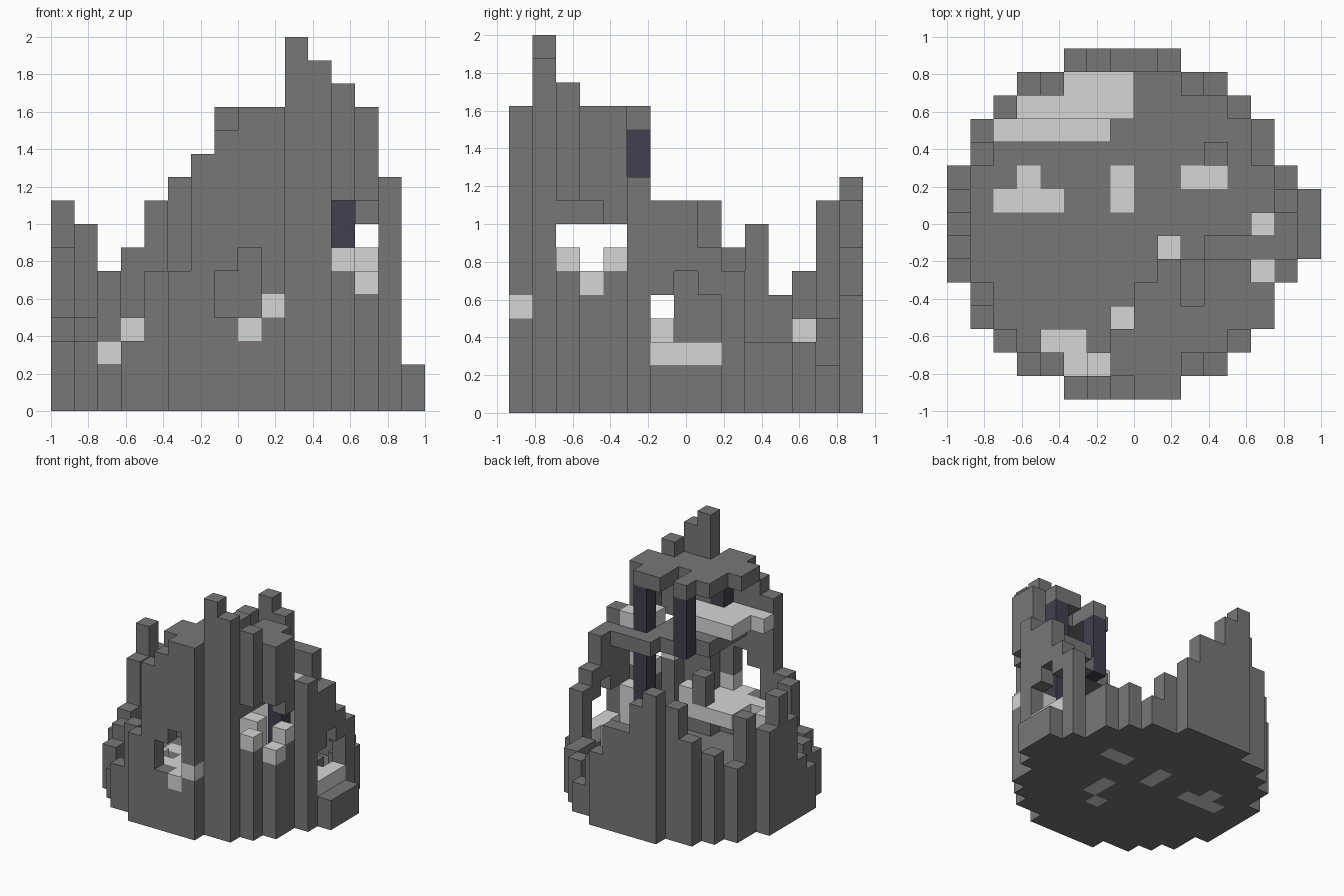
import bpy, bmesh, math

cube = bpy.data.objects.get("Cube")
if cube:
    bpy.data.objects.remove(cube)

S = 0.125   # block size
MID = 7     # centre block of the round tower


def make_material(name, color):
    m = bpy.data.materials.new(name)
    m.use_nodes = True
    m.diffuse_color = (*color, 1)
    m.node_tree.nodes["Principled BSDF"].inputs["Base Color"].default_value = (*color, 1)
    return m


STONE, PALE, BEAM = range(3)
MATS = [make_material("dark_stone", (0.190, 0.182, 0.182)),
        make_material("pale_stone", (0.66, 0.68, 0.67)),
        make_material("dark_blue_beam", (0.052, 0.051, 0.078))]

blocks = {}  # cell -> (part name, material index)


def put(part, mat, xs, ys, zs):
    """Fill a range of cells; each range is a number or an inclusive pair."""
    span = lambda r: range(r, r + 1) if isinstance(r, int) else range(r[0], r[1] + 1)
    for i in span(xs):
        for j in span(ys):
            for k in span(zs):
                blocks[i, j, k] = (part, mat)


def carve(i, j, low, high):
    for k in range(low, high + 1):
        blocks.pop((i, j, k), None)


def in_disc(i, j):
    return (i - MID) ** 2 + (j - MID) ** 2 <= 56


# Ground floor and the ring of wall cells around it
disc = [(i, j) for i in range(15) for j in range(15) if in_disc(i, j)]
for i, j in disc:
    put("ground_floor", STONE, i, j, 0)
ring = [(i, j) for i, j in disc
        if not all(in_disc(i + a, j + b) for a, b in ((1, 0), (-1, 0), (0, 1), (0, -1)))]
ring.sort(key=lambda c: math.atan2(c[1] - MID, c[0] - MID))

# Ruined wall heights, walking round from the right side through the front
heights = [4, 3, 4, 3, 2, 3, 6,  6, 11, 12, 13, 13,  16, 15, 14, 13, 13,
           10, 9, 9, 7, 6,  3, 3, 3, 2, 4,  5, 7, 7, 9, 10,  9, 7, 6, 5, 8,  7, 9, 7]
for (i, j), h in zip(ring, heights):
    put("wall", STONE, i, j, (0, h - 1))

# Doorway with pale sill and outer step
for j, top in ((6, 4), (7, 5), (8, 4)):
    carve(14, j, 3, top)
    put("door_sill", PALE, 14, j, 2)
put("door_step", STONE, 15, (6, 8), (0, 1))

# Broken windows, most with pale sills
for i, j, sill, top, mat in ((7, 0, 3, 5, STONE), (8, 0, 3, 6, PALE), (9, 0, 4, 4, PALE),
                             (12, 2, 6, 8, PALE), (13, 3, 5, 8, PALE), (13, 4, 6, 7, PALE)):
    carve(i, j, sill + 1, top)
    put("window_sill", mat, i, j, sill)

# Pale patches in the ground floor
for xs, ys in (((2, 4), 8), (3, 9), (7, (8, 9)), ((10, 11), 9), (9, (5, 6)), (8, 4)):
    put("ground_floor", PALE, xs, ys, 0)

# Low broken floor, rubble and stone stumps
for xs, ys in (((5, 9), 1), ((4, 5), 2), ((7, 10), 2), ((7, 10), 3)):
    put("low_floor", PALE, xs, ys, 3)
put("rubble", PALE, 9, 6, (1, 3))
put("rubble", PALE, 13, 7, (1, 2))
put("rubble", PALE, 13, 5, (1, 4))
put("rubble", PALE, 10, 3, 4)
put("stone_stump", STONE, 9, 3, (4, 5))
put("stone_stump", STONE, 11, 10, 1)

# Stepped ledge along the back wall
put("back_ledge", PALE, (2, 6), 11, (1, 2))
put("back_ledge", PALE, (3, 7), 12, (1, 3))
put("back_ledge", PALE, (5, 7), 13, (1, 3))

# Middle floor of dark stone, with pale paving on its front part
for j, first, last in ((1, 8, 9), (2, 8, 11), (3, 8, 11), (4, 8, 11), (5, 9, 13), (6, 11, 13)):
    put("middle_floor", STONE, (first, last), j, 8)
for j, first, last in ((1, 6, 9), (2, 7, 11), (3, 7, 10)):
    put("pale_paving", PALE, (first, last), j, 9)
put("rubble", PALE, 12, 4, 9)
put("rubble", PALE, 13, 5, 9)

# Roof slab with a ragged edge
for j, first, last in ((1, 7, 9), (2, 7, 11), (3, 8, 12), (4, 8, 12), (5, 9, 12)):
    for i in range(first, last + 1):
        if j < 4 or i != 10:
            put("roof", STONE, i, j, 12)

# Beams that hold up the floors
put("beam", BEAM, 12, 5, (1, 11))
put("beam", BEAM, 9, 5, (8, 11))
put("beam", BEAM, 9, 1, (10, 11))

# Each face direction with its four corners, counter-clockwise from outside
SIDES = []
for axis in range(3):
    u, v = (axis + 1) % 3, (axis + 2) % 3
    for sign in (0, 1):
        corners = []
        for a, b in ((0, 0), (1, 0), (1, 1), (0, 1)):
            c = [0, 0, 0]
            c[axis], c[u], c[v] = sign, a, b
            corners.append(c)
        step = [0, 0, 0]
        step[axis] = 2 * sign - 1
        SIDES.append((step, corners if sign else corners[::-1]))


def build(part):
    bm = bmesh.new()
    verts = {}
    for cell, (name, mat) in blocks.items():
        if name != part:
            continue
        for step, corners in SIDES:
            if tuple(a + b for a, b in zip(cell, step)) in blocks:
                continue
            loop = []
            for c in corners:
                p = tuple(a + b for a, b in zip(cell, c))
                if p not in verts:
                    verts[p] = bm.verts.new((p[0] * S - 1, (p[1] - 7.5) * S, p[2] * S))
                loop.append(verts[p])
            bm.faces.new(loop).material_index = mat
    # Merge flat neighbouring faces of one colour
    bmesh.ops.dissolve_limit(bm, angle_limit=0.01, verts=bm.verts[:], edges=bm.edges[:],
                             delimit={'MATERIAL'})
    mesh = bpy.data.meshes.new(part)
    for m in MATS:
        mesh.materials.append(m)
    bm.to_mesh(mesh)
    bm.free()
    bpy.context.collection.objects.link(bpy.data.objects.new(part, mesh))


for part in sorted({name for name, mat in blocks.values()}):
    build(part)
